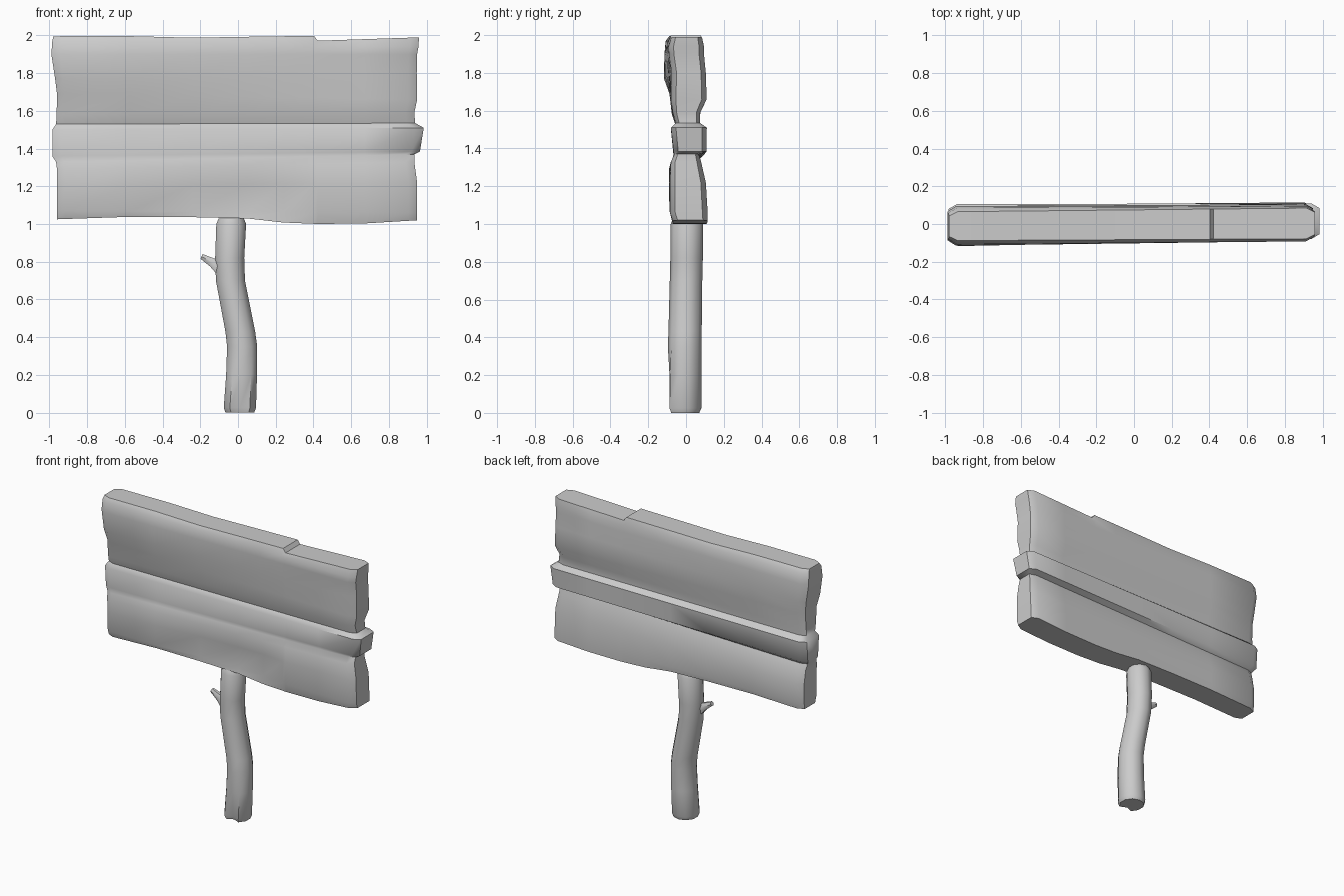
import bpy, bmesh, math
from mathutils import Vector

if "Cube" in bpy.data.objects:
    bpy.data.objects.remove(bpy.data.objects["Cube"])


def finish(bm, name, angle):
    bmesh.ops.recalc_face_normals(bm, faces=bm.faces)
    mesh = bpy.data.meshes.new(name)
    bm.to_mesh(mesh)
    bm.free()
    ob = bpy.data.objects.new(name, mesh)
    bpy.context.collection.objects.link(ob)
    bpy.ops.object.select_all(action='DESELECT')
    bpy.context.view_layer.objects.active = ob
    ob.select_set(True)
    bpy.ops.object.shade_smooth_by_angle(angle=math.radians(angle))
    return ob


def interp(points, x):
    for (x0, y0), (x1, y1) in zip(points, points[1:]):
        if x <= x1:
            f = max(0, (x - x0) / (x1 - x0))
            return y0 + (y1 - y0) * f
    return points[-1][1]


# Weathered board: rows of height left/right, end x left/right, front depth and back depth at left/right
ROWS = [
    (1.02, 1.02, -.96, .95, -.070, -.070, .09, .115),
    (1.07, 1.06, -.96, .95, -.088, -.085, .10, .115),
    (1.20, 1.22, -.96, .95, -.090, -.085, .10, .105),
    (1.29, 1.33, -.96, .935, -.090, -.080, .08, .080),
    (1.33, 1.37, -.965, .935, -.075, -.062, .06, .068),
    (1.36, 1.385, -.985, .965, -.066, -.066, .09, .110),
    (1.50, 1.51, -.985, .985, -.080, -.080, .105, .110),
    (1.53, 1.535, -.965, .94, -.058, -.055, .07, .075),
    (1.58, 1.59, -.962, .935, -.075, -.070, .075, .075),
    (1.69, 1.66, -.96, .95, -.088, -.080, .085, .110),
    (1.77, 1.80, -.97, .948, -.118, -.075, .095, .105),
    (1.90, 1.90, -.99, .95, -.115, -.090, .095, .095),
    (1.97, 1.95, -.985, .957, -.108, -.092, .085, .095),
    (1.995, 1.98, -.98, .96, -.088, -.078, .065, .085),
]
COLS = [-1, -.95, -.6, -.25, .05, .25, .42, .44, .7, .95, 1]
BOTTOM = [(-1, 1.025), (-.6, 1.038), (0, 1.035), (.25, 1.008), (.45, 1.0), (.7, 1.003), (1, 1.02)]
TOP = [(-1, 1.995), (-.75, 2.0), (-.25, 1.988), (.05, 1.993), (.42, 1.998), (.44, 1.972), (1, 1.99)]

bm = bmesh.new()
front, back = [], []
last = len(ROWS) - 1
for r, (zl, zr, xl, xr, fl, fr, bl, br) in enumerate(ROWS):
    front.append([])
    back.append([])
    for t in COLS:
        f = (t + 1) / 2
        x = {-1: xl, -.95: xl + .045, .95: xr - .045, 1: xr}.get(t, t * .96)
        z = zl + (zr - zl) * f
        if r == 0:
            z = interp(BOTTOM, t)
        if r == last:
            z = interp(TOP, t)
        if r == last - 1 and t > .43:
            z = 1.94
        yf, yb = fl + (fr - fl) * f, bl + (br - bl) * f
        if r in (1, 2) and -.3 < t < .3:      # diagonal split in the lowest plank
            yf += .022
        if abs(t) == 1:                       # worn ends
            mid = (yf + yb) / 2
            yf, yb = mid + (yf - mid) * .72, mid + (yb - mid) * .72
        front[r].append(bm.verts.new((x, yf, z)))
        back[r].append(bm.verts.new((x, yb, z)))
n = len(COLS)
for r in range(last):
    for c in range(n - 1):
        for g in (front, back):
            bm.faces.new((g[r][c], g[r][c + 1], g[r + 1][c + 1], g[r + 1][c]))
    for c in (0, n - 1):
        bm.faces.new((front[r][c], back[r][c], back[r + 1][c], front[r + 1][c]))
for r in (0, last):
    for c in range(n - 1):
        bm.faces.new((front[r][c], front[r][c + 1], back[r][c + 1], back[r][c]))
finish(bm, "sign_board", 50)


def loft(name, rings, sides, split=()):
    """Tube through (centre, axis, rx, ry) rings; split pushes one front vertex inwards."""
    bm = bmesh.new()
    loops = []
    for k, (cen, axis, rx, ry) in enumerate(rings):
        q = Vector((0, 0, 1)).rotation_difference(Vector(axis))
        ring = []
        for i in range(sides):
            a = 2 * math.pi * i / sides - math.pi / 2
            s = split[k] if k < len(split) and i == 0 else 1
            ring.append(bm.verts.new(Vector(cen) + q @ Vector((rx * s * math.cos(a), ry * s * math.sin(a), 0))))
        loops.append(ring)
    for a, b in zip(loops, loops[1:]):
        for i in range(sides):
            j = (i + 1) % sides
            bm.faces.new((a[i], a[j], b[j], b[i]))
    bm.faces.new(loops[0])
    bm.faces.new(loops[-1])
    return finish(bm, name, 50)


# Crooked trunk post, split at the foot
up = (0, 0, 1)
POST = [(.01, -.012, 0, .08, .082), (.01, -.012, .025, .09, .093), (.019, -.01, .2, .086, .091),
        (.022, -.007, .35, .084, .089), (.012, -.005, .43, .083, .088), (-.04, 0, .7, .081, .086),
        (-.044, .003, .82, .081, .086), (-.036, .005, 1.0, .083, .086), (-.036, .005, 1.03, .07, .073)]
loft("post", [((x, y, z), up, rx, ry) for x, y, z, rx, ry in POST], 10, (.55, .6, .85))

# Broken twig
loft("twig", [((-.09, -.01, .765), (-1, 0, .6), .045, .035),
              ((-.135, -.01, .795), (-1, 0, .6), .028, .024),
              ((-.193, -.01, .828), (-1, 0, .45), .016, .015)], 6)
